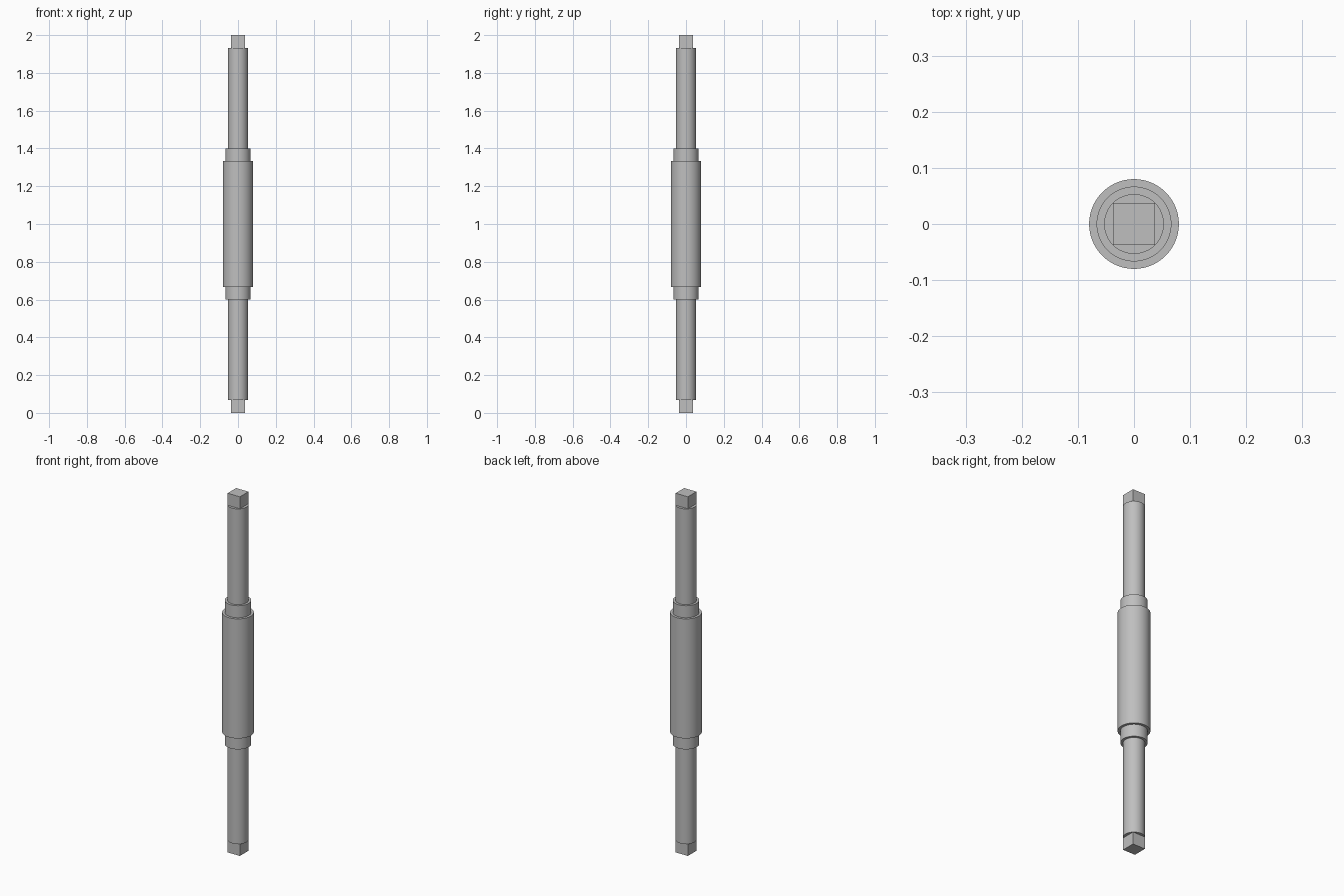
import bpy
import math

cube = bpy.data.objects.get("Cube")
if cube:
    bpy.data.objects.remove(cube, do_unlink=True)

# One plain metal colour
COLOUR = (0.52, 0.52, 0.52, 1.0)
steel = bpy.data.materials.new("grey_steel")
steel.use_nodes = True
steel.diffuse_color = COLOUR
steel.node_tree.nodes["Principled BSDF"].inputs["Base Color"].default_value = COLOUR

SHAFT_RADIUS = 0.0533
SQUARE_SIDE = SHAFT_RADIUS * math.sqrt(2)


def finish(name):
    obj = bpy.context.object
    obj.name = name
    obj.data.materials.append(steel)
    return obj


def cylinder(name, radius, low, high):
    bpy.ops.mesh.primitive_cylinder_add(
        vertices=64, radius=radius, depth=high - low,
        location=(0, 0, (low + high) / 2))
    finish(name)
    bpy.ops.object.shade_smooth_by_angle(angle=math.radians(30))


def square_end(name, low, high):
    bpy.ops.mesh.primitive_cube_add(size=1, location=(0, 0, (low + high) / 2))
    obj = finish(name)
    obj.scale = (SQUARE_SIDE, SQUARE_SIDE, high - low)
    bpy.ops.object.transform_apply(location=False, rotation=False, scale=True)


# Thick middle body
cylinder("middle_body", 0.08, 0.667, 1.333)

# Stepped collar, shaft and square drive end, repeated at both ends
for side, flip in (("lower", False), ("upper", True)):
    def span(low, high):
        return (2 - high, 2 - low) if flip else (low, high)

    cylinder(side + "_collar", 0.0667, *span(0.6, 0.667))
    cylinder(side + "_shaft", SHAFT_RADIUS, *span(0.067, 0.6))
    square_end(side + "_square_end", *span(0, 0.067))
